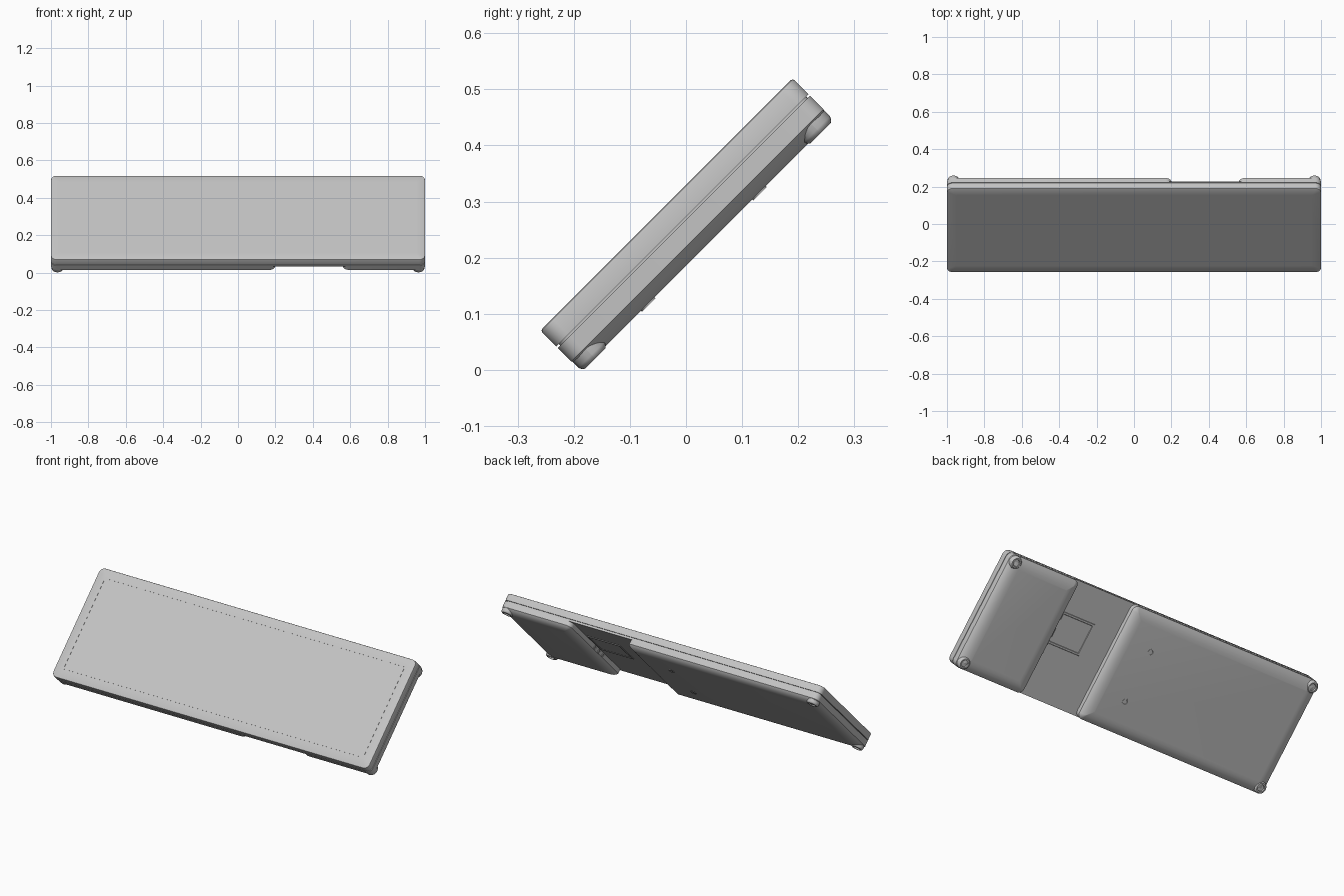
import bpy, bmesh, math
from mathutils import Matrix, Vector

if "Cube" in bpy.data.objects:
    bpy.data.objects.remove(bpy.data.objects["Cube"])

# One grey plastic for the whole shell
GREY = (0.55, 0.55, 0.55, 1.0)
grey = bpy.data.materials.new("light_grey_plastic")
grey.use_nodes = True
grey.diffuse_color = GREY
grey.node_tree.nodes["Principled BSDF"].inputs["Base Color"].default_value = GREY

# The slab leans back 45 degrees: local y runs up the slope, local z out of the screen
TILT = Matrix.Rotation(math.radians(45), 4, 'X')
BOTTOM, TOP = -0.134, 0.502
MID = (BOTTOM + TOP) / 2


def outline(x0, x1, y0, y1, radius, steps=6):
    """Rounded rectangle, counter-clockwise."""
    corners = [(x1 - radius, y1 - radius), (x0 + radius, y1 - radius),
               (x0 + radius, y0 + radius), (x1 - radius, y0 + radius)]
    pts = []
    for quarter, (cx, cy) in enumerate(corners):
        for i in range(steps + 1):
            a = math.pi / 2 * (quarter + i / steps)
            pts.append((cx + radius * math.cos(a), cy + radius * math.sin(a)))
    return pts


def loft(name, box, radius, profile, place=Matrix()):
    """Stack rounded rectangles; profile lists (inset, height)."""
    x0, x1, y0, y1 = box
    bm = bmesh.new()
    rings = []
    for inset, h in profile:
        pts = outline(x0 + inset, x1 - inset, y0 + inset, y1 - inset,
                      max(radius - inset, 0.003))
        rings.append([bm.verts.new((x, y, h)) for x, y in pts])
    n = len(rings[0])
    for a, b in zip(rings, rings[1:]):
        for i in range(n):
            j = (i + 1) % n
            bm.faces.new((a[i], a[j], b[j], b[i]))
    bm.faces.new(rings[0][::-1])
    bm.faces.new(rings[-1])
    bmesh.ops.recalc_face_normals(bm, faces=bm.faces)
    mesh = bpy.data.meshes.new(name)
    bm.to_mesh(mesh)
    bm.free()
    obj = bpy.data.objects.new(name, mesh)
    mesh.materials.append(grey)
    obj.matrix_world = TILT @ place
    bpy.context.collection.objects.link(obj)
    bpy.ops.object.select_all(action='DESELECT')
    obj.select_set(True)
    bpy.context.view_layer.objects.active = obj
    bpy.ops.object.shade_smooth_by_angle(angle=math.radians(30))
    return obj


def disc(name, x, y, r, profile, place=Matrix()):
    return loft(name, (x - r, x + r, y - r, y + r), r, profile, place)


# Front cover with a hairline around the screen
FULL = (-1, 1, BOTTOM, TOP)
loft("front_cover", FULL, 0.03,
     [(0, 0.193), (0, 0.228), (0.0015, 0.2315), (0.005, 0.233), (0.052, 0.233),
      (0.052, 0.232), (0.054, 0.232), (0.054, 0.233)])

# Seam core and rear plate, which is also the floor of the connector bay
loft("seam_core", FULL, 0.03, [(0.006, 0.185), (0.006, 0.198)])
loft("rear_plate", FULL, 0.03, [(0, 0.189), (0, 0.180)])

# Two rear housings with softly bevelled rims, either side of the bay
RIM = [(0, 0.186), (0, 0.155), (0.006, 0.149), (0.016, 0.142),
       (0.03, 0.136), (0.045, 0.1325), (0.062, 0.131)]
for name, x0, x1 in (("rear_housing_wide", -1, 0.2), ("rear_housing_narrow", 0.56, 1)):
    loft(name, (x0, x1, BOTTOM, TOP), 0.03, RIM)

# Corner feet with a hollow end
FOOT = [(0, 0.17), (0, 0.138), (0.003, 0.132), (0.007, 0.129),
        (0.014, 0.129), (0.016, 0.136)]
for sx, side in ((-1, "right"), (1, "left")):
    for sy, level in ((-1, "lower"), (1, "upper")):
        disc(f"{level}_{side}_foot", sx * 0.965, MID + sy * 0.284, 0.033, FOOT)

# Screw cups on the wide housing
for i, y in enumerate((0.035, 0.315)):
    disc(f"screw_cup_{i + 1}", 0.0, y, 0.017,
         [(0, 0.133), (0, 0.129), (0.005, 0.129), (0.006, 0.1308)])

# Raised access cover on the floor of the bay
loft("bay_cover", (0.34, 0.555, 0.15, 0.33), 0.005,
     [(0, 0.182), (0.003, 0.177), (0.012, 0.177), (0.014, 0.179)])

# Sockets on the bay wall of the narrow housing, facing sideways
for i, y in enumerate((0.10, 0.15, 0.20)):
    wall = Matrix.Translation(Vector((0.56, y, 0.166))) @ Matrix.Rotation(-math.pi / 2, 4, 'Y')
    disc(f"socket_{i + 1}", 0, 0, 0.010,
         [(0, -0.003), (0, 0.003), (0.003, 0.003), (0.004, 0.0005)], wall)
